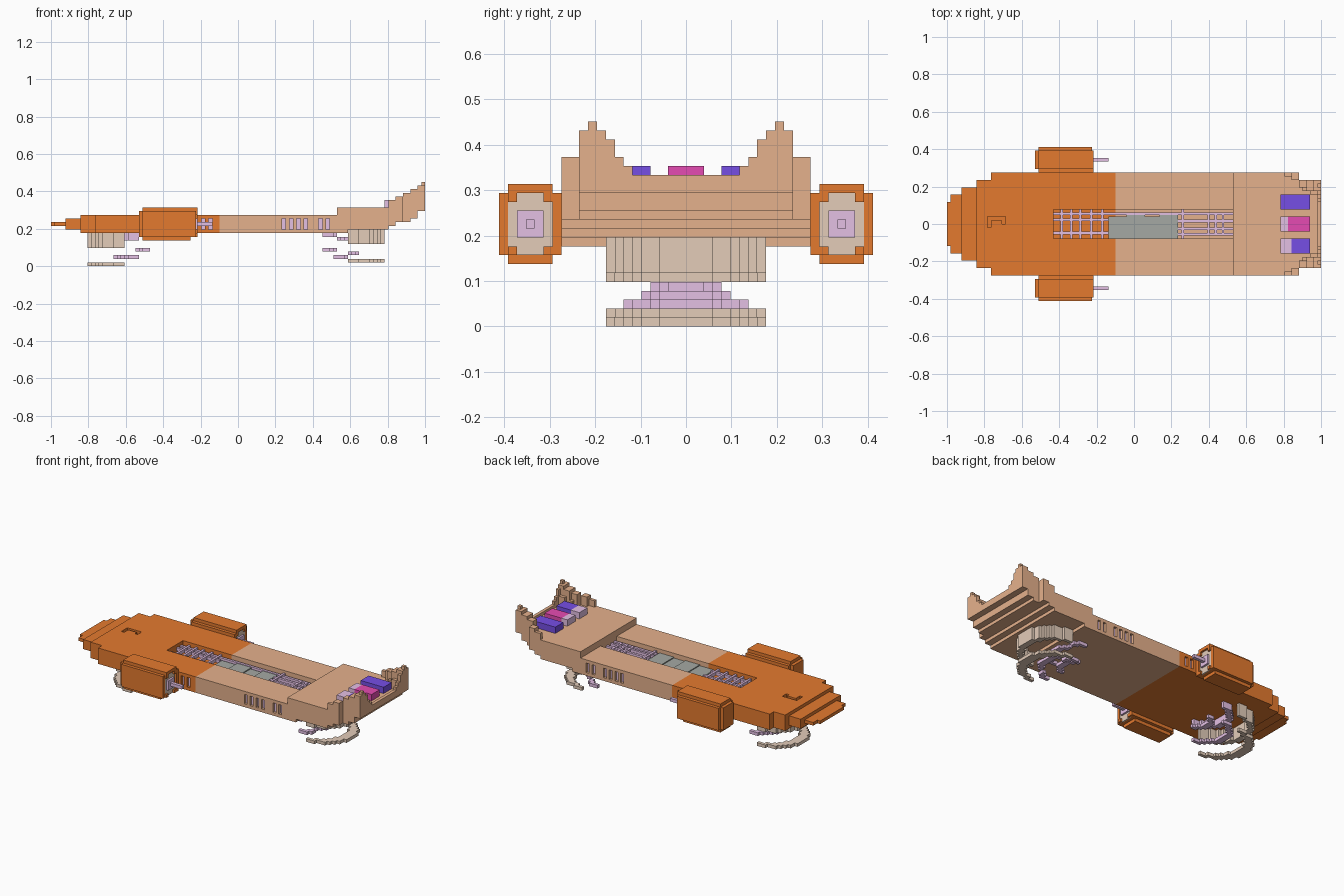
import bpy, bmesh, math

if "Cube" in bpy.data.objects:
    bpy.data.objects.remove(bpy.data.objects["Cube"])

V = 2 / 102  # one voxel; all coordinates below are in voxels


def material(name, r, g, b):
    m = bpy.data.materials.new(name)
    lin = [((c / 255 + 0.055) / 1.055) ** 2.4 for c in (r, g, b)]
    m.diffuse_color = (*lin, 1)
    m.use_nodes = True
    m.node_tree.nodes["Principled BSDF"].inputs["Base Color"].default_value = m.diffuse_color
    return m


ORANGE = material("orange", 228, 122, 47)
TAN = material("tan", 229, 177, 140)
BEIGE = material("beige", 227, 204, 185)
LILAC = material("lilac", 228, 192, 228)
MAGENTA = material("magenta", 229, 75, 178)
VIOLET = material("violet", 118, 78, 229)
GREY = material("grey", 165, 169, 164)


def boxes(name, mat, items, mirror=False):
    """One object from boxes (x0, x1, y0, y1, z0, z1); mirror copies across y."""
    bm = bmesh.new()
    items = list(items)
    if mirror:
        items += [(a, b, -d, -c, e, f) for a, b, c, d, e, f in items]
    for x0, x1, y0, y1, z0, z1 in items:
        vs = bmesh.ops.create_cube(bm, size=1)["verts"]
        for v in vs:
            v.co = ((x0 + x1) / 2 + v.co.x * (x1 - x0),
                    (y0 + y1) / 2 + v.co.y * (y1 - y0),
                    (z0 + z1) / 2 + v.co.z * (z1 - z0))
            v.co *= V
    me = bpy.data.meshes.new(name)
    bm.to_mesh(me)
    bm.free()
    if mat:
        me.materials.append(mat)
    ob = bpy.data.objects.new(name, me)
    bpy.context.collection.objects.link(ob)
    return ob


def cut(target, items):
    """Subtract disjoint boxes from a single solid box."""
    cutter = boxes("cutter", None, items)
    cutter.hide_render = True
    mod = target.modifiers.new("cut", "BOOLEAN")
    mod.operation = "DIFFERENCE"
    mod.solver = "EXACT"
    mod.object = cutter
    bpy.context.view_layer.objects.active = target
    bpy.ops.object.modifier_apply(modifier=mod.name)
    bpy.data.objects.remove(cutter)


def arc(name, mat, cx, side, a, b, t, z0, z1, tip=None):
    """Stepped half ring bulging towards side; tip raises the outermost part."""
    out = []
    for j in range(-b, b):
        y = j + 0.5
        xo = round(a * math.sqrt(1 - (y / b) ** 2))
        bi = b - 1
        xi = round((a - t) * math.sqrt(1 - (y / bi) ** 2)) if abs(y) < bi else 0
        split = 4 if tip else a + 1
        for lo, hi, dz in ((xi, min(xo, split), 0), (max(xi, split), xo, tip or 0)):
            if hi > lo:
                x0, x1 = sorted((cx + side * lo, cx + side * hi))
                out.append((x0, x1, j, j + 1, z0 + dz, z1 + dz))
    return boxes(name, mat, out)


def slots(xs):
    return [(x, x + 1, s, s + 2, 10, 13) for x in xs for s in (-15, 13)]


# Front hull with trench and side slots, then a hooked groove across the nose seam
FORE_SLOTS, MAIN_SLOTS = (-12, -10, -8), (12, 14, 16, 18, 22, 24)
fore = boxes("fore_hull", ORANGE, [(-39, -5, -14, 14, 9, 14)])
cut(fore, slots(FORE_SLOTS))
cut(fore, [(-22, -4, -4, 4, 11, 15)])
cut(fore, [(-40, -35, 1, 2, 13, 15)])
cut(fore, [(-36, -35, 0, 1.5, 13, 15)])
nose = boxes("nose_collar", ORANGE, [(-43, -39, -12, 12, 9, 14)])
cut(nose, [(-40, -38, -1, 2, 13, 15)])
boxes("nose_tip", ORANGE, [(-47, -43, -10, 10, 10, 13), (-50, -47, -8, 8, 11, 12),
                           (-51, -50, -6, 6, 11, 12)])

# Main hull
main = boxes("main_hull", TAN, [(-5, 27, -14, 14, 9, 14)])
cut(main, slots(MAIN_SLOTS))
cut(main, [(-6, 26.99, -4, 4, 11, 15)])
boxes("window_panes", LILAC, [(x, x + 1, 13, 13.2, 10, 13) for x in FORE_SLOTS + MAIN_SLOTS],
      mirror=True)

# Stern: raised deck and stepped underside
boxes("stern_deck", TAN, [(27, 30, -14, 14, 9, 16), (30, 41, -14, 14, 10, 16),
                          (41, 43, -14, 14, 11, 16), (43, 45, -14, 14, 12, 16),
                          (45, 47, -12, 12, 12, 16), (47, 49, -12, 12, 13, 16),
                          (49, 51, -12, 12, 15, 16), (50, 51, -12, 12, 16, 17)])
boxes("stern_horns", TAN, [
    (41, 43, 13, 14, 16, 18), (43, 45, 12, 14, 16, 19), (45, 47, 10, 12, 16, 20),
    (46, 48, 9, 10, 16, 18), (47, 49, 9, 12, 16, 21), (48, 50, 8, 9, 16, 19),
    (49, 51, 9, 12, 16, 22), (50, 51, 10, 11, 22, 23), (50, 51, 8, 9, 17, 21),
    (50, 51, 7, 8, 17, 19), (50, 51, 6, 7, 17, 18)], mirror=True)

# Deck panels
boxes("violet_panels", VIOLET, [(40, 48, 4, 8, 16, 18), (43, 48, -8, -4, 16, 18)])
boxes("magenta_panel", MAGENTA, [(42, 48, -2, 2, 16, 18)])
boxes("lilac_panels", LILAC, [(40, 42, -2, 2, 16, 18), (40, 43, -8, -4, 16, 18)])

# Trench pipes and plates
pipes = [(-22, 27, 2.4, 3.2, 12, 13), (-22, -7, -2.9, -2.1, 12, 13),
         (-22, -7, 0.8, 1.5, 12, 13), (12, 27, 0.4, 1.2, 12, 13),
         (12, 27, -1.6, -0.9, 12, 13), (12, 27, -3.2, -2.4, 12, 13)]
pipes += [(x, x + 0.7, -4, 4, 12.1, 13.2) for x in (-20, -17.5, -15, -12, -9, 13)]
pipes += [(x, x + 0.6, -3, 3, 12.1, 13.1) for x in (20, 22, 24)]
boxes("trench_pipes", LILAC, pipes)
boxes("trench_plates", GREY, [(x, x + w, -4, 2 + e, 11, 12.5 + d) for x, w, e, d in
                              ((-7, 5, 0, 0), (-2, 5, 0.4, 0.3), (3, 4, 0, 0), (7, 5, 0.4, 0.3))])

# Engine pods: shell open at the rear, inner block, nozzle and rod
boxes("engine_pods", ORANGE, [
    (-27, -12, 15, 20, 8, 15), (-26, -11, 14, 15, 8, 15), (-26, -11.5, 20, 21, 8, 15),
    (-26, -13, 15, 20, 7, 8), (-26, -11, 15, 20, 15, 16),
    (-12, -11, 15, 16, 8, 9), (-12, -11, 19, 20, 8, 9),
    (-12, -11, 15, 16, 14, 15), (-12, -11, 19, 20, 14, 15)], mirror=True)
boxes("engine_backplates", BEIGE, [(-12, -11.6, 15, 20, 8, 15)], mirror=True)
boxes("engine_nozzles", LILAC, [(-11.6, -11, 16, 19, 10, 13), (-11, -7, 17, 18, 11, 12)],
      mirror=True)

# Landing rings, fore and aft
arc("fore_ring_wall", BEIGE, -31, -1, 10, 9, 2, 5, 9)
arc("fore_ring_base", BEIGE, -31, -1, 10, 9, 3, 0, 1)
arc("fore_upper_crescent", LILAC, -27, -1, 7, 7, 2, 7, 9)
arc("fore_middle_crescent", LILAC, -24, -1, 4, 4, 2, 4, 5)
arc("fore_lower_crescent", LILAC, -27, -1, 7, 7, 2, 2, 3)
arc("aft_ring_wall", BEIGE, 30, 1, 10, 9, 2, 6, 10)
arc("aft_ring_base", BEIGE, 30, 1, 10, 9, 3, 1, 2)
arc("aft_upper_crescent", LILAC, 23, 1, 7, 7, 2, 8, 9, tip=-1)
arc("aft_middle_crescent", LILAC, 23, 1, 4, 4, 2, 4, 5)
arc("aft_lower_crescent", LILAC, 26, 1, 7, 7, 2, 2, 3, tip=1)
